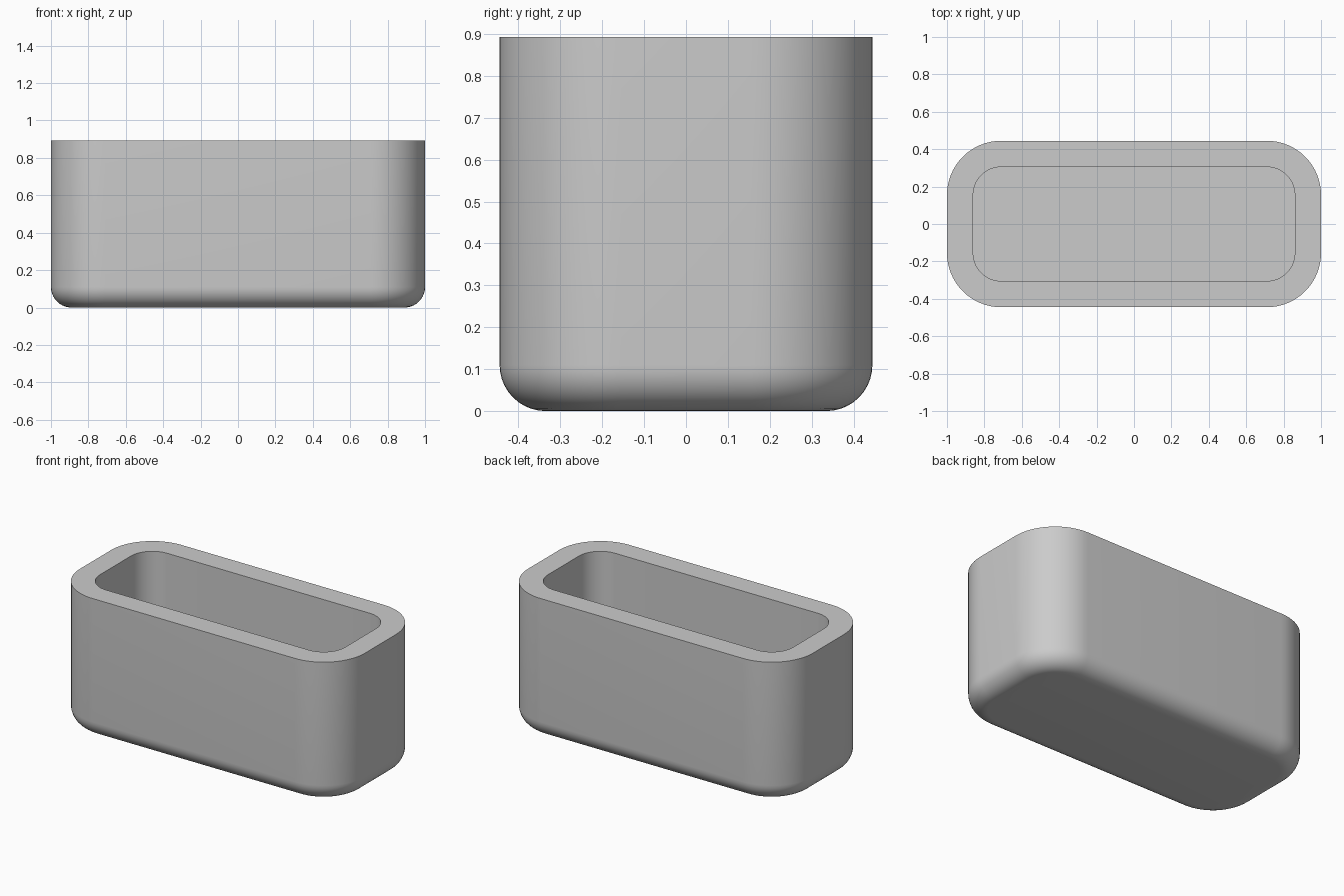
import bpy
import bmesh
from math import sin, cos, pi, radians

if "Cube" in bpy.data.objects:
    bpy.data.objects.remove(bpy.data.objects["Cube"], do_unlink=True)

HALF_X, HALF_Y, HEIGHT = 1.0, 0.445, 0.893
CORNER, WALL, FLOOR, FILLET = 0.29, 0.14, 0.14, 0.11
ARC_STEPS, FILLET_STEPS = 16, 10

grey = bpy.data.materials.new("plain_grey")
grey.use_nodes = True
colour = (0.6, 0.6, 0.6, 1)
grey.diffuse_color = colour
grey.node_tree.nodes["Principled BSDF"].inputs["Base Color"].default_value = colour


def ring(bm, inset, z):
    """Rounded rectangle loop, moved inwards by inset."""
    radius = CORNER - inset
    verts = []
    for quarter, (sx, sy) in enumerate([(1, 1), (-1, 1), (-1, -1), (1, -1)]):
        for i in range(ARC_STEPS + 1):
            a = (quarter + i / ARC_STEPS) * pi / 2
            verts.append(bm.verts.new((sx * (HALF_X - CORNER) + radius * cos(a),
                                       sy * (HALF_Y - CORNER) + radius * sin(a), z)))
    return verts


# Wall section as (inset, height): rounded base, outer wall, rim, cavity
section = []
for i in range(FILLET_STEPS + 1):
    a = i / FILLET_STEPS * pi / 2
    section.append((FILLET * (1 - sin(a)), FILLET * (1 - cos(a))))
section += [(0, HEIGHT), (WALL, HEIGHT), (WALL, FLOOR)]

bm = bmesh.new()
rings = [ring(bm, inset, z) for inset, z in section]
for low, high in zip(rings, rings[1:]):
    for i in range(len(low)):
        j = (i + 1) % len(low)
        bm.faces.new((low[i], low[j], high[j], high[i]))

# Underside and cavity floor
bm.faces.new(rings[0][::-1])
bm.faces.new(rings[-1])
bm.normal_update()

mesh = bpy.data.meshes.new("planter_box")
bm.to_mesh(mesh)
bm.free()
mesh.materials.append(grey)
box = bpy.data.objects.new("planter_box", mesh)
bpy.context.collection.objects.link(box)

bpy.context.view_layer.objects.active = box
box.select_set(True)
bpy.ops.object.shade_smooth_by_angle(angle=radians(35))
